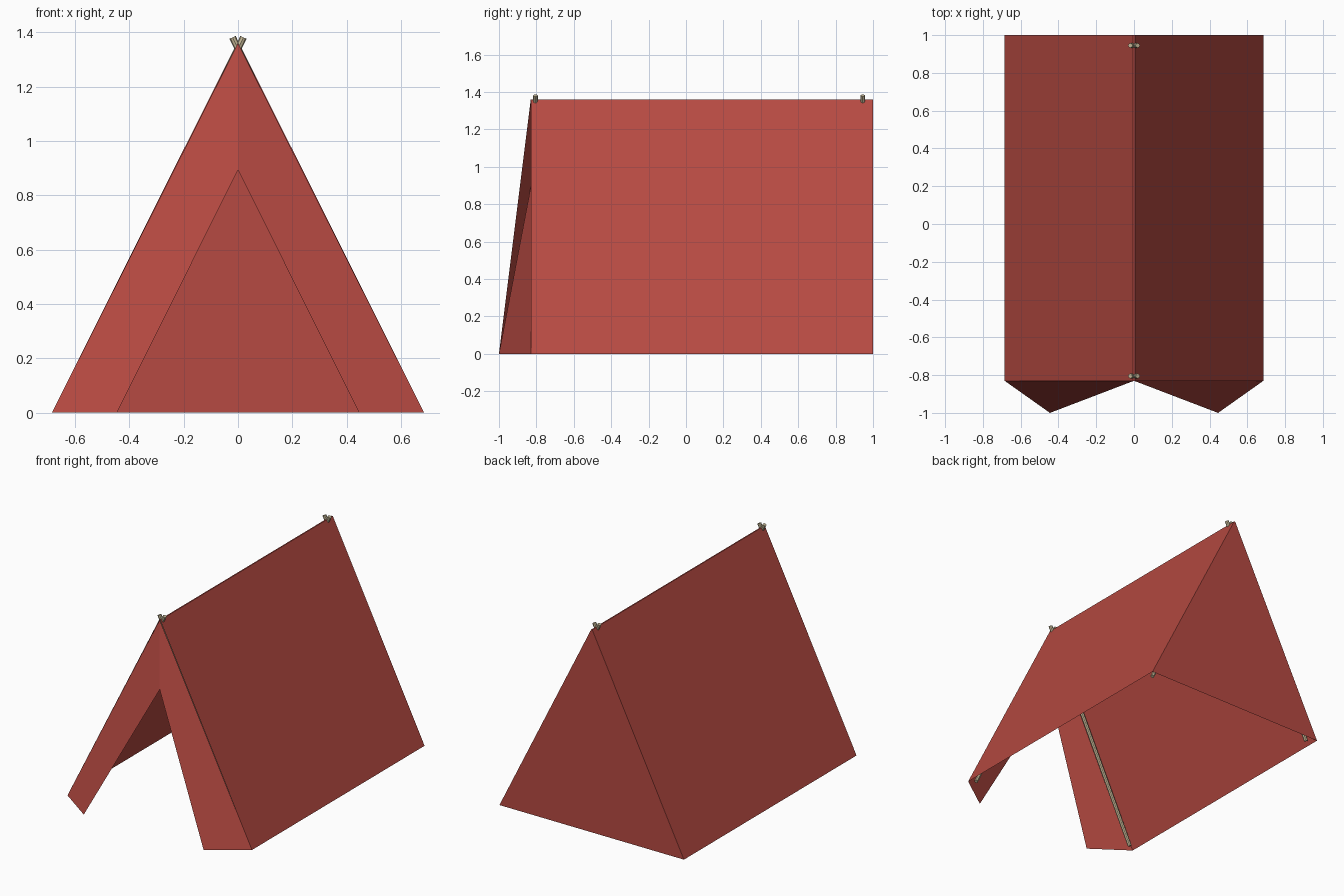
import bpy
from mathutils import Vector

if "Cube" in bpy.data.objects:
    bpy.data.objects.remove(bpy.data.objects["Cube"])

W, H = 0.685, 1.36          # half width, ridge height
FRONT, BACK = -0.83, 1.0    # ends of the canvas
RIDGE = 0.004               # half width of the ridge fold


def material(name, rgb):
    m = bpy.data.materials.new(name)
    m.diffuse_color = (*rgb, 1)
    m.use_nodes = True
    m.node_tree.nodes["Principled BSDF"].inputs["Base Color"].default_value = m.diffuse_color
    return m


red = material("red canvas", (0.47, 0.068, 0.054))
wood = material("pale wood", (0.56, 0.48, 0.31))


def sheet(name, verts, faces):
    me = bpy.data.meshes.new(name)
    me.from_pydata(verts, [], faces)
    me.materials.append(red)
    ob = bpy.data.objects.new(name, me)
    bpy.context.collection.objects.link(ob)
    return ob


# roof: A-shaped profile swept front to back, closed by the rear wall
profile = [(-W, 0), (-RIDGE, H), (RIDGE, H), (W, 0)]
verts = [(x, y, z) for y in (FRONT, BACK) for x, z in profile]
sheet("tent_roof", verts, [(i, i + 4, i + 5, i + 1) for i in range(3)])
sheet("rear_wall", verts[4:], [(0, 1, 2, 3)])

# entrance flaps: lower inner corners are pulled forward
def flap(name, s, order):
    corners = [(s * W, FRONT, 0), (0, FRONT, H),
               (0, FRONT, 0.893), (s * 0.445, -1.0, 0)]
    sheet(name, [corners[i] for i in order], [(0, 1, 2, 3)])


flap("right_flap", 1, (0, 1, 2, 3))
flap("left_flap", -1, (1, 0, 3, 2))

# crossed poles inside each end, tips showing above the ridge
for end, y in (("front", -0.805), ("back", 0.945)):
    for side, s in (("left", -1), ("right", 1)):
        a, b = Vector((s * 0.64, y, 0.006)), Vector((-s * 0.02, y, 1.381))
        bpy.ops.mesh.primitive_cylinder_add(
            vertices=8, radius=0.0125, depth=(b - a).length, location=(a + b) / 2,
            rotation=(b - a).to_track_quat('Z', 'Y').to_euler())
        ob = bpy.context.object
        ob.name = f"{end}_{side}_pole"
        ob.data.materials.append(wood)
